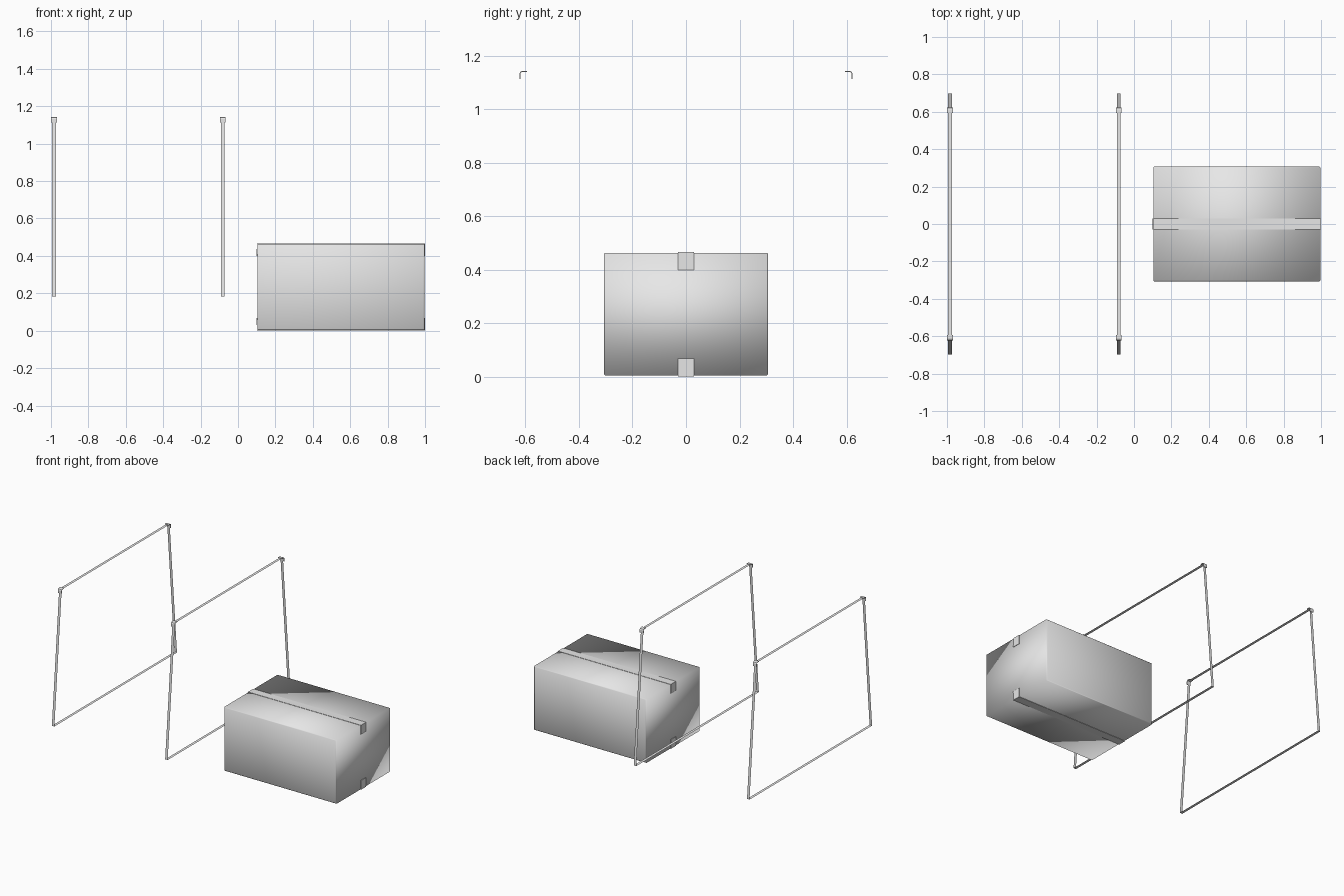
import bpy
import bmesh
from mathutils import Vector, Matrix

cube = bpy.data.objects.get("Cube")
if cube:
    bpy.data.objects.remove(cube, do_unlink=True)

grey = bpy.data.materials.new("light_grey")
grey.use_nodes = True
grey.diffuse_color = (0.8, 0.8, 0.8, 1)
grey.node_tree.nodes["Principled BSDF"].inputs["Base Color"].default_value = (0.8, 0.8, 0.8, 1)


def add_object(name, bm):
    mesh = bpy.data.meshes.new(name)
    bm.to_mesh(mesh)
    bm.free()
    mesh.materials.append(grey)
    obj = bpy.data.objects.new(name, mesh)
    bpy.context.collection.objects.link(obj)
    return obj


def ribbon(name, path, across, closed=False, thickness=0):
    """Sweep a path sideways by +-across into a flat band."""
    bm = bmesh.new()
    across = Vector(across)
    rows = [(bm.verts.new(Vector(p) - across), bm.verts.new(Vector(p) + across)) for p in path]
    pairs = list(zip(rows, rows[1:]))
    if closed:
        pairs.append((rows[-1], rows[0]))
    for a, b in pairs:
        bm.faces.new((a[0], a[1], b[1], b[0]))
    bmesh.ops.recalc_face_normals(bm, faces=bm.faces)
    obj = add_object(name, bm)
    if thickness:
        mod = obj.modifiers.new("thickness", "SOLIDIFY")
        mod.thickness = thickness
        mod.offset = 0
    return obj


# Carton: softly rounded along its length and upright edges
X0, X1, Z0, Z1, HALF = 0.103, 0.997, 0.004, 0.463, 0.307
bm = bmesh.new()
centre = Vector(((X0 + X1) / 2, 0, (Z0 + Z1) / 2))
bmesh.ops.create_cube(bm, size=1, matrix=Matrix.Translation(centre)
                      @ Matrix.Diagonal((X1 - X0, 2 * HALF, Z1 - Z0, 1)))


def runs_across(edge):
    d = edge.verts[1].co - edge.verts[0].co
    return abs(d.y) > 0.1 and abs(d.x) < 0.02 and abs(d.z) < 0.02


soft = [e for e in bm.edges if not runs_across(e)]
bmesh.ops.bevel(bm, geom=soft, offset=0.005, segments=1, affect="EDGES")
for face in bm.faces:
    face.smooth = True
for edge in bm.edges:
    if runs_across(edge):
        edge.smooth = False
add_object("carton", bm)

# Tape over the top and bottom seams, folded onto both ends
T, FOLD = 0.0015, 0.065
for name, z, fold in (("top_tape", Z1 + T, -FOLD), ("bottom_tape", Z0 - T, FOLD)):
    ribbon(name, [(X0 - T, 0, z + fold), (X0 - T, 0, z), (X1 + T, 0, z), (X1 + T, 0, z + fold)],
           (0, 0.029, 0), thickness=0.003)

# Two loose straps, each with clips on its upper corners
for label, x in (("right", -0.984), ("left", -0.082)):
    ribbon(label + "_strap",
           [(x, -0.697, 0.184), (x, 0.697, 0.184), (x, 0.614, 1.138), (x, -0.614, 1.138)],
           (0.01, 0, 0), closed=True)
    for side, s in (("back", 1), ("front", -1)):
        bend = [(0.594, 1.141), (0.611, 1.141), (0.618, 1.138), (0.621, 1.131), (0.621, 1.112)]
        ribbon(label + "_" + side + "_clip", [(x, s * y, z) for y, z in bend],
               (0.015, 0, 0), thickness=0.004)
